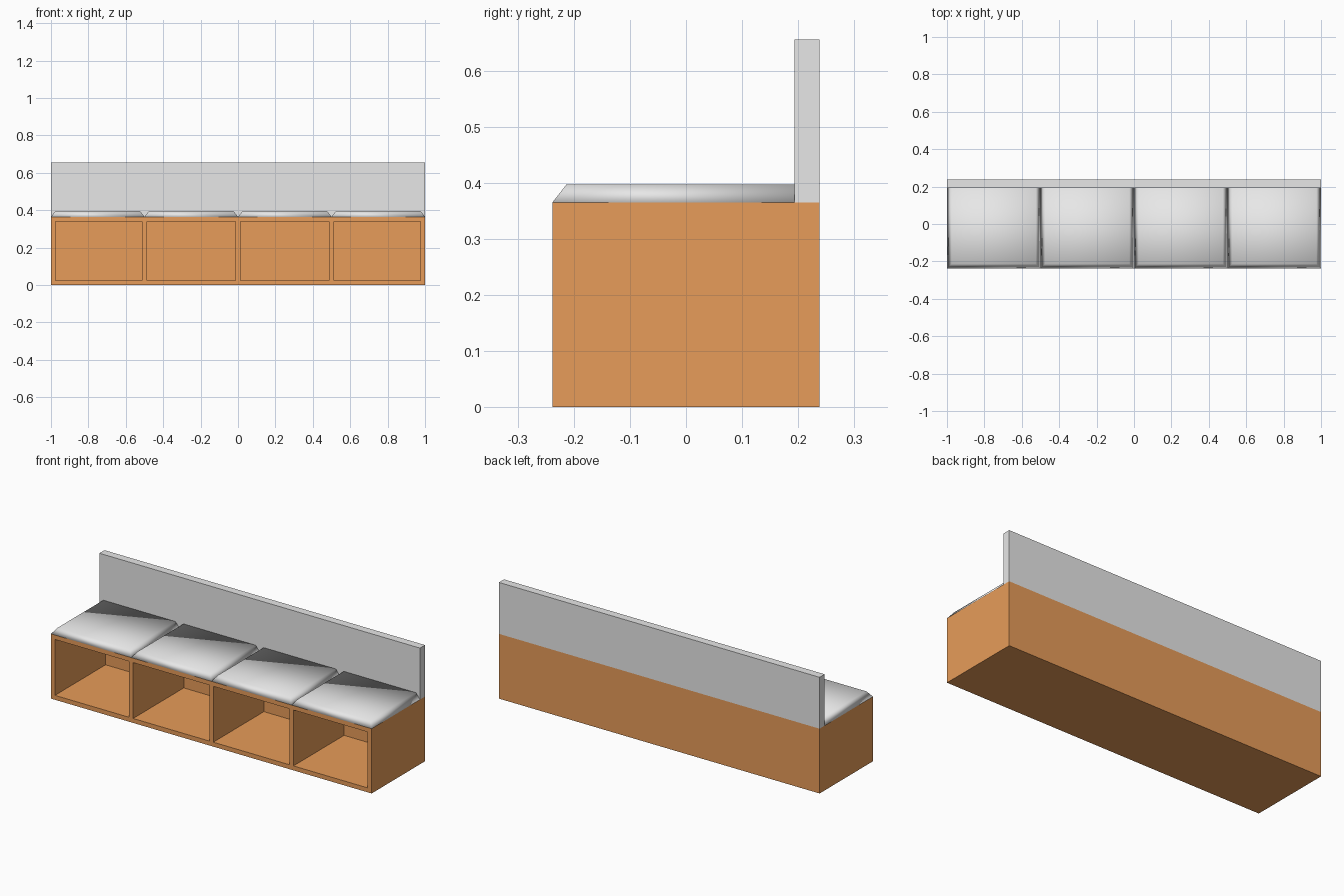
import bpy, bmesh

if "Cube" in bpy.data.objects:
    bpy.data.objects.remove(bpy.data.objects["Cube"])

def material(name, rgb):
    m = bpy.data.materials.new(name)
    m.diffuse_color = (*rgb, 1)
    m.use_nodes = True
    m.node_tree.nodes["Principled BSDF"].inputs["Base Color"].default_value = m.diffuse_color
    return m

wood = material("warm wood", (0.8, 0.332, 0.10))
fabric = material("light grey fabric", (0.8, 0.8, 0.8))

W, D, H = 1.0, 0.238, 0.365   # half width, half depth, cabinet height
T = 0.025                     # panel thickness
BACK_Y = 0.193                # front of the backrest

def box_bm(x0, x1, y0, y1, z0, z1):
    bm = bmesh.new()
    bmesh.ops.create_cube(bm, size=1)
    for v in bm.verts:
        v.co = (x1 if v.co.x > 0 else x0,
                y1 if v.co.y > 0 else y0,
                z1 if v.co.z > 0 else z0)
    bm.normal_update()
    return bm

def finish(bm, name, mat, smooth=False):
    me = bpy.data.meshes.new(name)
    for f in bm.faces:
        f.smooth = smooth
    bm.to_mesh(me)
    bm.free()
    me.materials.append(mat)
    ob = bpy.data.objects.new(name, me)
    bpy.context.collection.objects.link(ob)
    return ob

# Cabinet shell: box with the front inset and pushed in to the back panel
bm = box_bm(-W, W, -D, D, 0, H)
front = min(bm.faces, key=lambda f: f.calc_center_median().y)
bmesh.ops.inset_region(bm, faces=[front], thickness=T, use_even_offset=True)
ret = bmesh.ops.extrude_discrete_faces(bm, faces=[front])
inner = ret["faces"][0]
for v in inner.verts:
    v.co.y = D - T
bmesh.ops.recalc_face_normals(bm, faces=bm.faces)
finish(bm, "cabinet", wood)

# Dividers between the four compartments
for i, x in enumerate((-0.5, 0, 0.5)):
    finish(box_bm(x - T / 2, x + T / 2, -D, D - T, T, H - T), f"divider_{i + 1}", wood)

# Backrest
finish(box_bm(-W, W, BACK_Y, D, H, 0.655), "backrest", fabric)

# Seat cushions, sloped at the sides and front, softly shaded
for i in range(4):
    x0 = -W + 0.5 * i
    bm = box_bm(x0, x0 + 0.5, -D, BACK_Y, H, 0.397)
    for v in bm.verts:
        if v.co.z > H + 0.01:
            v.co.x += T if v.co.x < x0 + 0.25 else -T
            if v.co.y < 0:
                v.co.y += T
    finish(bm, f"cushion_{i + 1}", fabric, smooth=True)
